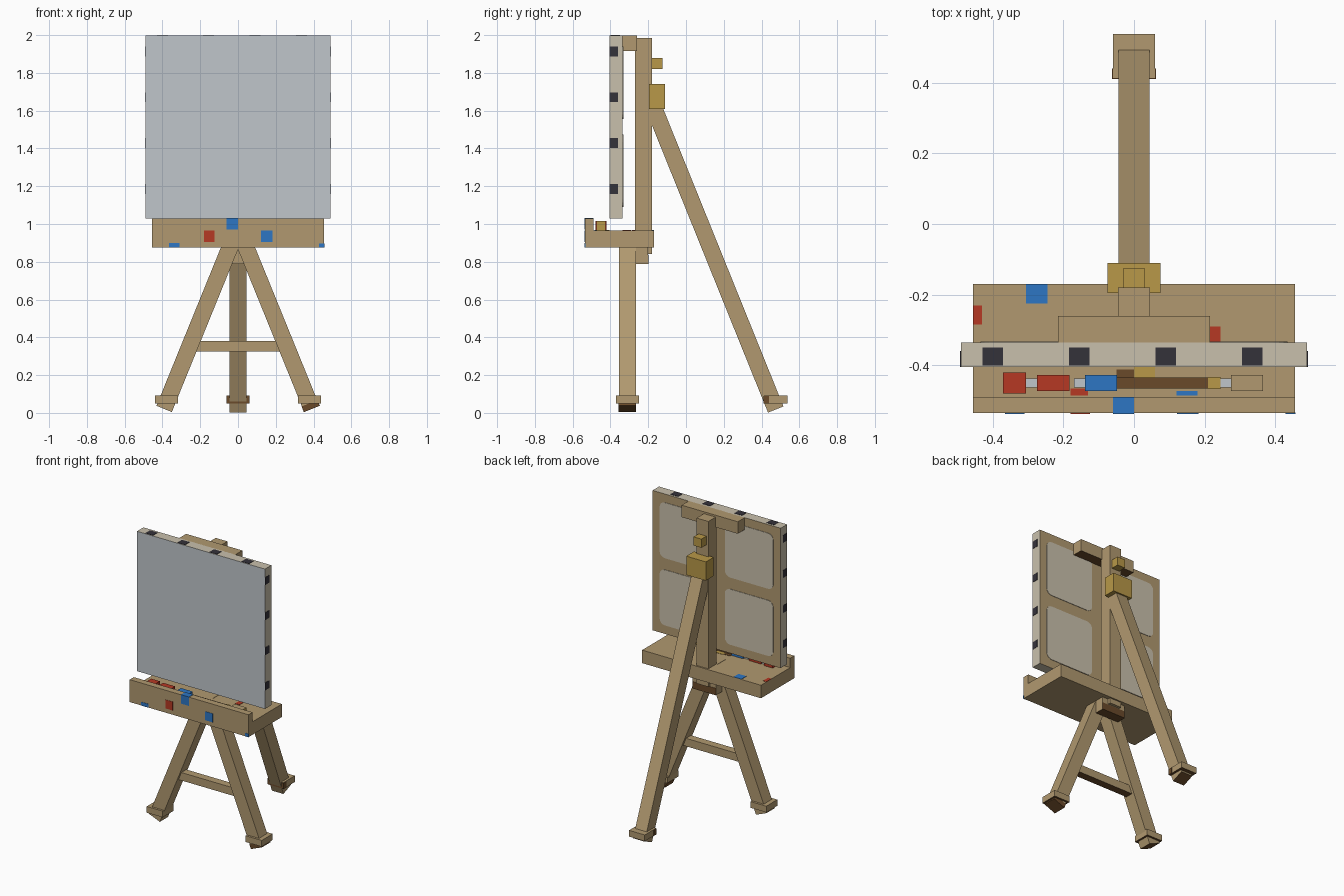
import bpy, bmesh, math
from mathutils import Vector, Matrix

cube = bpy.data.objects.get("Cube")
if cube:
    bpy.data.objects.remove(cube, do_unlink=True)


def material(name, *srgb):
    rgb = [((c / 255 + 0.055) / 1.055) ** 2.4 for c in srgb]
    m = bpy.data.materials.new(name)
    m.use_nodes = True
    m.diffuse_color = (*rgb, 1)
    m.node_tree.nodes["Principled BSDF"].inputs["Base Color"].default_value = (*rgb, 1)
    return m


WOOD = material("wood", 177, 153, 112)
BROWN = material("dark_brown", 106, 74, 42)
GOLD = material("ochre", 184, 152, 72)
GREY = material("pale_grey", 192, 198, 203)
CREAM = material("cream_cloth", 201, 192, 172)
BLACK = material("staple_black", 52, 50, 58)
RED = material("red_paint", 182, 56, 35)
BLUE = material("blue_paint", 45, 118, 196)

SIDES = {"+x": (1, 0, 0), "-x": (-1, 0, 0), "+y": (0, 1, 0),
         "-y": (0, -1, 0), "+z": (0, 0, 1), "-z": (0, 0, -1)}


def box(name, x, y, z, mat=WOOD, **sides):
    """Box from ranges; sides maps e.g. top/bottom/front/back to another material."""
    key = {"top": "+z", "bottom": "-z", "front": "-y", "back": "+y"}
    size = [r[1] - r[0] for r in (x, y, z)]
    centre = Vector([(r[0] + r[1]) / 2 for r in (x, y, z)])
    bm = bmesh.new()
    bmesh.ops.create_cube(bm, size=1)
    bmesh.ops.scale(bm, vec=size, verts=bm.verts)
    bm.normal_update()
    me = bpy.data.meshes.new(name)
    me.materials.append(mat)
    for side, m in sides.items():
        me.materials.append(m)
        for f in bm.faces:
            if f.normal.dot(Vector(SIDES[key[side]])) > 0.9:
                f.material_index = len(me.materials) - 1
    bm.to_mesh(me)
    bm.free()
    ob = bpy.data.objects.new(name, me)
    ob.location = centre
    bpy.context.collection.objects.link(ob)
    return ob


def beam(name, start, end, width, depth, mat=WOOD, **sides):
    """Square-ended beam running from start (bottom) to end (top)."""
    a, b = Vector(start), Vector(end)
    length = (b - a).length
    ob = box(name, (-width / 2, width / 2), (-depth / 2, depth / 2),
             (-length / 2, length / 2), mat, **sides)
    d = b - a
    tilt = Matrix.Rotation(math.atan2(d.x, d.z), 4, "Y") if abs(d.x) > abs(d.y) \
        else Matrix.Rotation(-math.atan2(d.y, d.z), 4, "X")
    ob.matrix_world = Matrix.Translation((a + b) / 2) @ tilt
    return ob


def rounded_plate(name, x, z, y, radius, mat):
    """Thin plate with rounded corners facing the back."""
    bm = bmesh.new()
    corners = [(x[1], z[1]), (x[0], z[1]), (x[0], z[0]), (x[1], z[0])]
    cx, cz = sum(x) / 2, sum(z) / 2
    verts = []
    for i, (px, pz) in enumerate(corners):
        ox = px - math.copysign(radius, px - cx)
        oz = pz - math.copysign(radius, pz - cz)
        for k in range(5):
            t = math.radians(90 * i + 22.5 * k)
            verts.append(bm.verts.new((ox + radius * math.cos(t), y, oz + radius * math.sin(t))))
    face = bm.faces.new(verts)
    out = bmesh.ops.extrude_face_region(bm, geom=[face])
    bmesh.ops.translate(bm, vec=(0, 0.003, 0),
                        verts=[g for g in out["geom"] if isinstance(g, bmesh.types.BMVert)])
    bmesh.ops.recalc_face_normals(bm, faces=bm.faces)
    me = bpy.data.meshes.new(name)
    me.materials.append(mat)
    bm.to_mesh(me)
    bm.free()
    bpy.context.collection.objects.link(bpy.data.objects.new(name, me))


T = 0.002  # thickness of painted plates

# Canvas with stretcher back
box("canvas", (-.49, .49), (-.405, -.335), (1.03, 2 - T), CREAM, front=GREY, back=WOOD)
for s in (-1, 1):
    for z in ((1.09, 1.475), (1.555, 1.94)):
        rounded_plate("canvas_back_panel", sorted((s * .065, s * .435)), z, -.335, .04, CREAM)

# Staples along both sides and the top edge
for i in range(4):
    z, x = 1.185 + .243 * i, -.4 + .245 * i
    for s in (-1, 1):
        box("side_staple", sorted((s * .488, s * (.49 + T))), (-.404, -.36), (z - .026, z + .026), BLACK)
    box("top_staple", (x - .029, x + .029), (-.4, -.35), (1.99, 2), BLACK)

# Mast, top clamp and ochre fittings
box("mast", (-.045, .045), (-.27, -.18), (.84, 1.985))
box("top_clamp", (-.215, .215), (-.337, -.26), (1.915, 1.998), bottom=BROWN)
box("mast_knob", (-.03, .03), (-.185, -.125), (1.82, 1.88), GOLD)
box("hinge_block", (-.075, .075), (-.195, -.11), (1.61, 1.74), GOLD)

# Tray with front lip
box("tray", (-.455, .455), (-.535, -.17), (.875, .965))
box("tray_lip", (-.455, .455), (-.535, -.49), (.964, 1.03))
box("under_tray_block", (-.09, .09), (-.267, -.2), (.787, .876), bottom=BROWN)
box("block_stain", (-.09, .09), (-.201, -.2 + T), (.787, .835), BROWN)

# Front legs with cuffs, stained tips and a cross bar
for s, side in ((1, "left"), (-1, "right")):
    foot, top = Vector((s * .391, -.31, .021)), Vector((s * .013, -.31, .95))
    beam(side + "_front_leg", foot, top, .088, .09, bottom=BROWN)
    box(side + "_front_cuff", sorted((s * .318, s * .44)), (-.37, -.25), (.05, .093), bottom=BROWN)
beam("left_foot_stain", (.391, -.31, .021), (.379, -.31, .051), .091, .093, BROWN)
box("cross_bar", (-.24, .24), (-.337, -.283), (.325, .38), bottom=BROWN)

# Rear leg and cuff
beam("rear_leg", (0, .475, .018), (0, -.176, 1.63), .088, .088, bottom=BROWN)
box("rear_cuff", (-.06, .06), (.413, .537), (.05, .093), bottom=BROWN)
box("rear_cuff_stain", (-.06 - T, .06 + T), (.411, .44), (.05, .09), BROWN)

# Paint tubes and brush lying in the tray: name, x range, half width, height, material
for name, x, w, h, mat in (
        ("red_paint_pot", (-.37, -.305), .03, .05, RED),
        ("red_tube_cap", (-.305, -.275), .013, .035, GREY),
        ("red_tube", (-.275, -.182), .023, .05, RED),
        ("blue_tube_cap", (-.17, -.138), .013, .035, GREY),
        ("blue_tube", (-.138, -.048), .023, .05, BLUE),
        ("brush_handle", (-.048, .21), .015, .035, BROWN),
        ("brush_tip", (.21, .245), .017, .037, GOLD),
        ("ochre_tube_cap", (.245, .275), .013, .035, GREY)):
    box(name, x, (-.45 - w, -.45 + w), (.964, .965 + h), mat)
box("ochre_tube", (.275, .365), (-.473, -.427), (.964, 1.015), GOLD, top=WOOD)

# Paint spots on the tray top
for x, y, mat in (((-.305, -.245), (-.225, -.17), BLUE),
                  ((-.455, -.43), (-.285, -.23), RED),
                  ((.212, .245), (-.335, -.29), RED),
                  ((-.05, 0), (-.435, -.412), BROWN),
                  ((0, .06), (-.435, -.405), GOLD),
                  ((-.18, -.13), (-.485, -.465), RED),
                  ((.12, .18), (-.485, -.472), BLUE)):
    box("tray_spot", x, y, (.963, .965 + T), mat)

# Paint spots on the lip
for x, z, mat in (((-.06, 0), (.97, 1.03), BLUE),
                  ((-.18, -.125), (.905, .965), RED),
                  ((.122, .182), (.905, .965), BLUE),
                  ((-.365, -.31), (.875, .9), BLUE),
                  ((.428, .457), (.875, .898), BLUE)):
    box("lip_spot", x, (-.535 - T, -.533), z, mat)
box("lip_top_spot", (-.06, 0), (-.535 - T, -.49), (1.028, 1.03 + T), BLUE)
